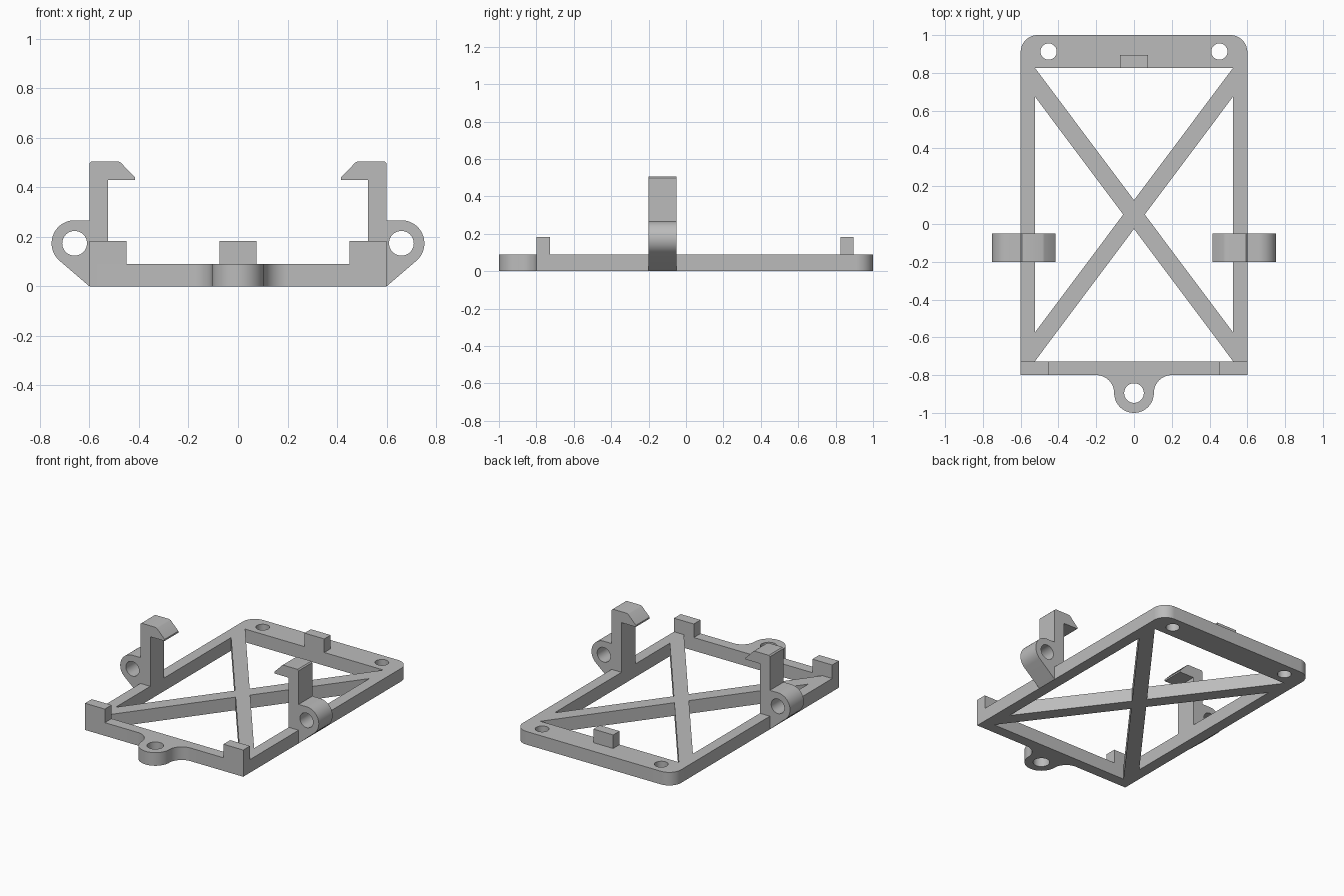
import bpy, bmesh
from math import cos, sin, radians
from mathutils import Matrix, Vector

if "Cube" in bpy.data.objects:
    bpy.data.objects.remove(bpy.data.objects["Cube"], do_unlink=True)

grey = bpy.data.materials.new("plain grey")
grey.use_nodes = True
COLOUR = (0.5, 0.5, 0.5, 1)
grey.diffuse_color = COLOUR
grey.node_tree.nodes["Principled BSDF"].inputs["Base Color"].default_value = COLOUR


def arc(cx, cy, r, start, end, steps=16):
    angles = [radians(start + (end - start) * i / steps) for i in range(steps + 1)]
    return [(cx + r * cos(a), cy + r * sin(a)) for a in angles]


def circle(cx, cy, r):
    return arc(cx, cy, r, 0, 360, 40)


def prism(name, loops, depth, matrix):
    """Extrude an outline with holes; the first loop is the outside."""
    curve = bpy.data.curves.new(name, 'CURVE')
    curve.dimensions = '2D'
    curve.fill_mode = 'BOTH'
    curve.extrude = depth / 2
    for loop in loops:
        pts = [p for i, p in enumerate(loop)
               if (Vector(p) - Vector(loop[i - 1])).length > 1e-4]
        spline = curve.splines.new('POLY')
        spline.points.add(len(pts) - 1)
        for point, (x, y) in zip(spline.points, pts):
            point.co = (x, y, 0, 1)
        spline.use_cyclic_u = True
    helper = bpy.data.objects.new(name + " outline", curve)
    bpy.context.collection.objects.link(helper)
    deps = bpy.context.evaluated_depsgraph_get()
    mesh = bpy.data.meshes.new_from_object(helper.evaluated_get(deps))
    bpy.data.objects.remove(helper, do_unlink=True)
    bpy.data.curves.remove(curve)

    bm = bmesh.new()
    bm.from_mesh(mesh)
    bmesh.ops.transform(bm, matrix=matrix, verts=bm.verts)
    bmesh.ops.remove_doubles(bm, verts=bm.verts, dist=1e-5)
    bmesh.ops.recalc_face_normals(bm, faces=bm.faces)
    bm.to_mesh(mesh)
    bm.free()
    finish(name, mesh, smooth=True)


def box(name, x0, x1, y0, y1, z0, z1):
    bm = bmesh.new()
    size = Matrix.Diagonal((x1 - x0, y1 - y0, z1 - z0, 1))
    centre = Matrix.Translation(((x0 + x1) / 2, (y0 + y1) / 2, (z0 + z1) / 2))
    bmesh.ops.create_cube(bm, size=1, matrix=centre @ size)
    mesh = bpy.data.meshes.new(name)
    bm.to_mesh(mesh)
    bm.free()
    finish(name, mesh)


def finish(name, mesh, smooth=False):
    mesh.name = name
    mesh.materials.clear()
    mesh.materials.append(grey)
    obj = bpy.data.objects.new(name, mesh)
    bpy.context.collection.objects.link(obj)
    if smooth:
        bpy.ops.object.select_all(action='DESELECT')
        obj.select_set(True)
        bpy.context.view_layer.objects.active = obj
        bpy.ops.object.shade_smooth_by_angle(angle=radians(30))


# Base frame: rounded back corners, front screw ear, cross braces between windows
W, FRONT, BACK, THICK = 0.6, -0.8, 1.0, 0.09
IN_X, IN_FRONT, IN_BACK = 0.525, -0.727, 0.827
MID = (IN_FRONT + IN_BACK) / 2
R = 0.09
GAP_Y = 0.076                              # window tip distance from the crossing
SLOPE = (IN_BACK - MID - GAP_Y) / IN_X
GAP_X = GAP_Y / SLOPE
SIDE = SLOPE * (IN_X - GAP_X)
EAR_Y = -0.895

outline = [(W, FRONT)]
outline += arc(W - R, BACK - R, R, 0, 90)
outline += arc(R - W, BACK - R, R, 90, 180)
outline += [(-W, FRONT)]
outline += arc(-0.2, EAR_Y, 0.095, 90, 0)
outline += arc(0, EAR_Y, 0.105, 180, 360, 32)
outline += arc(0.2, EAR_Y, 0.095, 180, 90)

loops = [outline, circle(0, EAR_Y, 0.052)]
loops += [[(-IN_X, IN_BACK), (IN_X, IN_BACK), (0, MID + GAP_Y)],
          [(-IN_X, IN_FRONT), (IN_X, IN_FRONT), (0, MID - GAP_Y)]]
for s in (-1, 1):
    loops.append([(s * IN_X, MID + SIDE), (s * GAP_X, MID), (s * IN_X, MID - SIDE)])
    loops.append(circle(s * 0.452, 0.913, 0.043))
prism("base_frame", loops, THICK, Matrix.Translation((0, 0, THICK / 2)))

# Side brackets: hooked arm with a pierced ear outside
upright = Matrix.Translation((0, -0.126, 0)) @ Matrix.Rotation(radians(90), 4, 'X')
profile = [(IN_X, THICK), (W, THICK), (W, 0)]
profile += arc(0.66, 0.174, 0.093, -49.6, 90, 24)
profile += [(W, 0.267), (W, 0.497), (0.592, 0.505), (0.485, 0.505), (0.474, 0.5),
            (0.416, 0.441), (0.416, 0.43), (IN_X, 0.43)]
for side, s in (("left", 1), ("right", -1)):
    shape = [[(s * x, z) for x, z in loop]
             for loop in (profile, circle(0.66, 0.174, 0.05))]
    prism(side + "_hook_bracket", shape, 0.149, upright)

    # Front corner stops
    x0, x1 = sorted((s * 0.45, s * W))
    box(side + "_corner_stop", x0, x1, FRONT, IN_FRONT, THICK, 0.183)

# Back stop
box("back_stop", -0.075, 0.075, IN_BACK, 0.896, THICK, 0.183)
